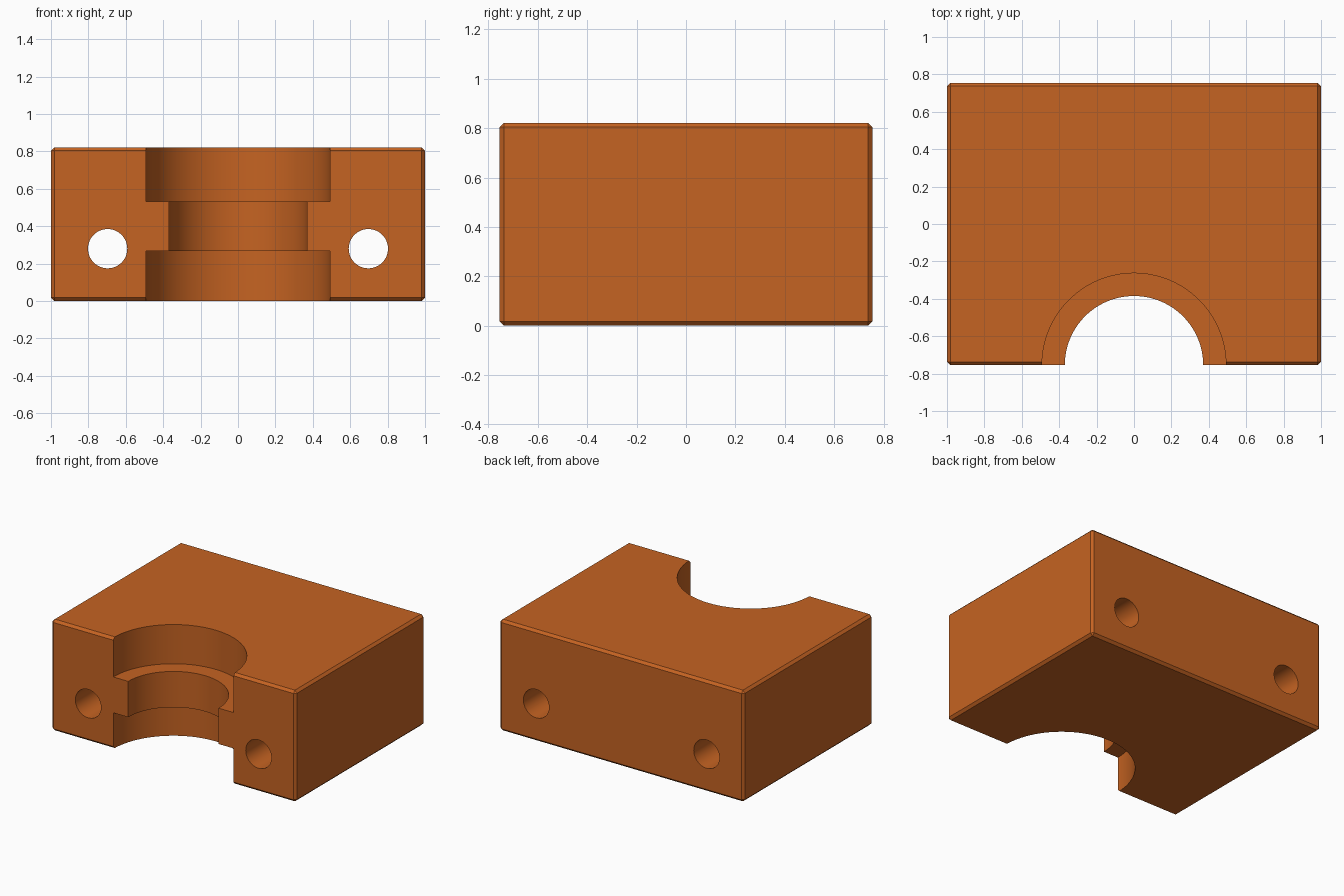
import bpy, bmesh, math

if "Cube" in bpy.data.objects:
    bpy.data.objects.remove(bpy.data.objects["Cube"])

W, D, H = 2.0, 1.51, 0.822      # block size
CHAMFER = 0.018

orange = bpy.data.materials.new("burnt orange")
orange.diffuse_color = (0.56, 0.125, 0.016, 1)
orange.use_nodes = True
orange.node_tree.nodes["Principled BSDF"].inputs["Base Color"].default_value = orange.diffuse_color


def new_object(name, bm):
    bmesh.ops.recalc_face_normals(bm, faces=bm.faces)
    mesh = bpy.data.meshes.new(name)
    bm.to_mesh(mesh)
    bm.free()
    mesh.materials.append(orange)
    obj = bpy.data.objects.new(name, mesh)
    bpy.context.collection.objects.link(obj)
    return obj


def turned_cutter(name, profile, segments):
    """Closed solid turned around z from (radius, height) points."""
    bm = bmesh.new()
    rings = []
    for r, z in profile:
        rings.append([bm.verts.new((r * math.cos(math.tau * i / segments),
                                    r * math.sin(math.tau * i / segments), z))
                      for i in range(segments)])
    for a, b in zip(rings, rings[1:]):
        for i in range(segments):
            j = (i + 1) % segments
            bm.faces.new((a[i], a[j], b[j], b[i]))
    bm.faces.new(rings[0])
    bm.faces.new(rings[-1])
    obj = new_object(name, bm)
    obj.hide_render = True
    return obj


# Clamp block with chamfered edges
bm = bmesh.new()
bmesh.ops.create_cube(bm, size=1)
bmesh.ops.scale(bm, vec=(W, D, H), verts=bm.verts)
bmesh.ops.translate(bm, vec=(0, 0, H / 2), verts=bm.verts)
bmesh.ops.bevel(bm, geom=bm.edges[:], offset=CHAMFER, segments=1, affect='EDGES')
block = new_object("clamp_block", bm)

# Half-round stepped seat in the front, narrower in the middle
seat = turned_cutter("seat_cutter", [(0.492, -0.1), (0.492, 0.267), (0.37, 0.267),
                                     (0.37, 0.532), (0.492, 0.532), (0.492, H + 0.1)], 128)
seat.location = (0, -D / 2, 0)
cutters = [seat]

# Two bolt holes from front to back
for side, x in (("left", -0.697), ("right", 0.697)):
    hole = turned_cutter(side + "_bolt_hole_cutter", [(0.105, -1), (0.105, 1)], 64)
    hole.rotation_euler.x = math.pi / 2
    hole.location = (x, 0, 0.28)
    cutters.append(hole)

bpy.context.view_layer.objects.active = block
block.select_set(True)
for cutter in cutters:
    mod = block.modifiers.new(cutter.name, 'BOOLEAN')
    mod.operation = 'DIFFERENCE'
    mod.solver = 'EXACT'
    mod.object = cutter
    bpy.ops.object.modifier_apply(modifier=mod.name)
for cutter in cutters:
    bpy.data.objects.remove(cutter)

# Smooth the round walls, keep the edges sharp
bpy.ops.object.shade_smooth_by_angle(angle=math.radians(25))
